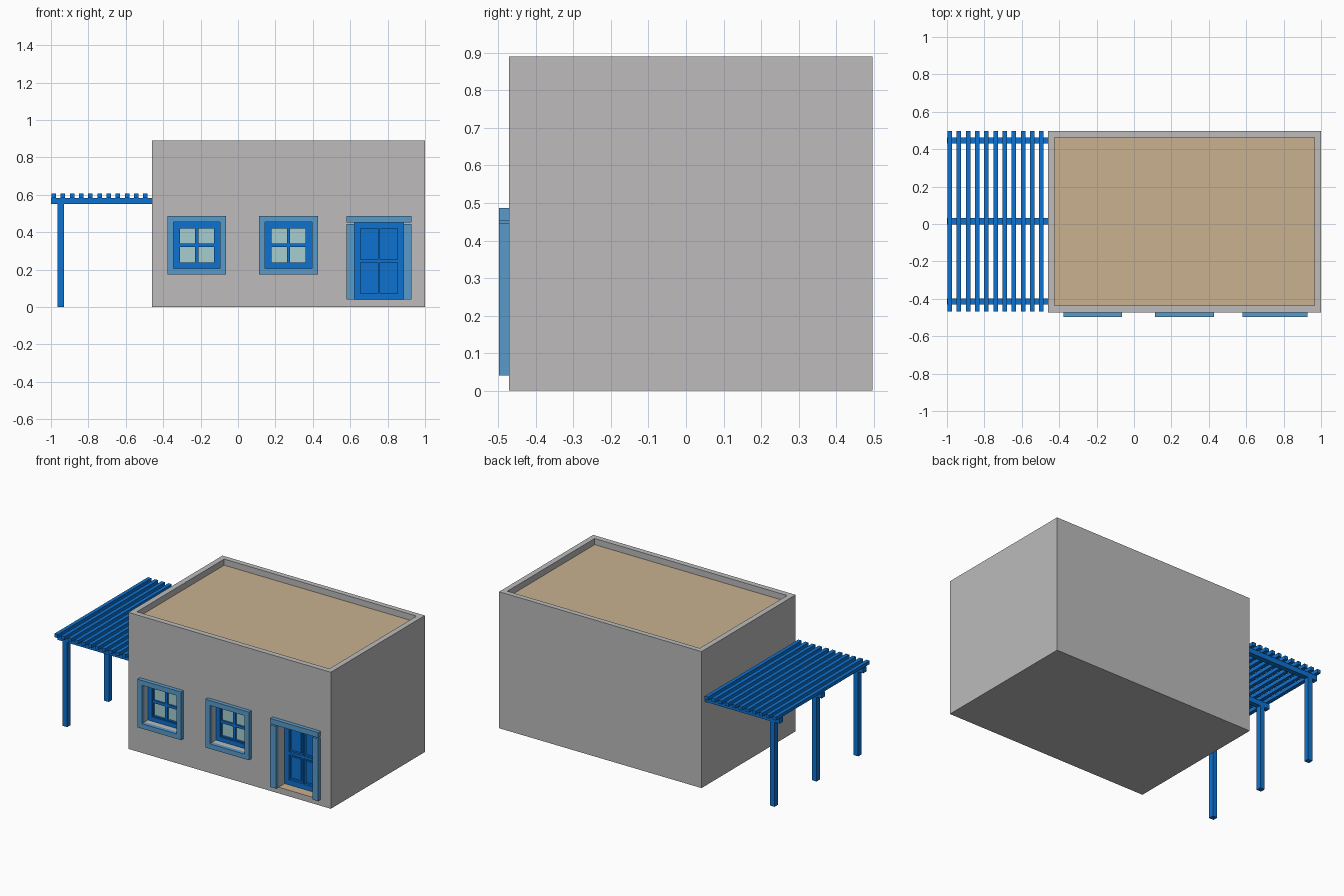
import bpy
import bmesh
from mathutils import Matrix, Vector

cube = bpy.data.objects.get("Cube")
if cube:
    bpy.data.objects.remove(cube)


def material(name, rgb):
    m = bpy.data.materials.new(name)
    m.use_nodes = True
    colour = (*rgb, 1)
    m.diffuse_color = colour
    m.node_tree.nodes["Principled BSDF"].inputs["Base Color"].default_value = colour
    return m


plaster = material("grey plaster", (0.51, 0.50, 0.505))
sand = material("sand floor", (0.58, 0.44, 0.28))
trim_blue = material("light blue trim", (0.10, 0.33, 0.59))
wood_blue = material("blue wood", (0.004, 0.17, 0.64))
glass = material("pale glass", (0.38, 0.61, 0.63))


def boxes(name, mat, spans):
    """One object from boxes given as (x0, x1, y0, y1, z0, z1)."""
    bm = bmesh.new()
    for x0, x1, y0, y1, z0, z1 in spans:
        lo, hi = Vector((x0, y0, z0)), Vector((x1, y1, z1))
        place = Matrix.Translation((lo + hi) / 2) @ Matrix.Diagonal((*(hi - lo), 1))
        bmesh.ops.create_cube(bm, size=1, matrix=place)
    mesh = bpy.data.meshes.new(name)
    bm.to_mesh(mesh)
    bm.free()
    mesh.materials.append(mat)
    ob = bpy.data.objects.new(name, mesh)
    bpy.context.collection.objects.link(ob)
    return ob


def ring(x0, x1, y0, y1, z0, z1, w, sill=True):
    """Four (or three) bars around the inside of a rectangle."""
    bottom = z0 + w if sill else z0
    bars = [(x0, x0 + w, y0, y1, bottom, z1 - w),
            (x1 - w, x1, y0, y1, bottom, z1 - w),
            (x0, x1, y0, y1, z1 - w, z1)]
    if sill:
        bars.append((x0, x1, y0, y1, z0, z0 + w))
    return bars


LEFT, RIGHT, FRONT, BACK, TOP = -0.46, 1.0, -0.472, 0.497, 0.89
TRIM = -0.498
DECK = 0.85
WIN_X, WIN_Z, WIN_R = (-0.22, 0.27), 0.33, 0.125
DOOR_X, DOOR_R, DOOR_Z0, DOOR_Z1 = 0.754, 0.131, 0.04, 0.453

# House block with the roof well, windows and doorway cut in
house = boxes("house_walls", plaster, [(LEFT, RIGHT, FRONT, BACK, 0, TOP)])
holes = [(LEFT + 0.036, RIGHT - 0.036, FRONT + 0.036, BACK - 0.034, DECK, 1)]
holes += [(x - WIN_R, x + WIN_R, -0.6, -0.40, WIN_Z - WIN_R, WIN_Z + WIN_R) for x in WIN_X]
holes.append((DOOR_X - DOOR_R, DOOR_X + DOOR_R, -0.6, -0.38, DOOR_Z0, DOOR_Z1))
cutter = boxes("opening_cutter", plaster, holes)
cutter.hide_render = True
cut = house.modifiers.new("openings", 'BOOLEAN')
cut.operation = 'DIFFERENCE'
cut.solver = 'EXACT'
cut.object = cutter
bpy.context.view_layer.objects.active = house
bpy.ops.object.modifier_apply(modifier=cut.name)
bpy.data.objects.remove(cutter)

# Roof deck and door threshold are the upward faces of their recesses
house.data.materials.clear()
house.data.materials.append(plaster)
house.data.materials.append(sand)
for face in house.data.polygons:
    z = face.center.z
    floor = abs(z - DECK) < 0.01 or abs(z - DOOR_Z0) < 0.01
    face.material_index = int(face.normal.z > 0.9 and floor)

# Windows: outer surround, sash with cross bars, panes
for side, x in zip(("right", "middle"), WIN_X):
    r = WIN_R + 0.032
    boxes(side + "_window_surround", trim_blue,
          ring(x - r, x + r, TRIM, FRONT, WIN_Z - r, WIN_Z + r, 0.032))
    r = WIN_R
    sash = ring(x - r, x + r, -0.435, -0.40, WIN_Z - r, WIN_Z + r, 0.028)
    r = WIN_R - 0.028
    sash += ring(x - r, x + r, -0.428, -0.40, WIN_Z - r, WIN_Z + r, 0.006)
    r -= 0.006
    sash.append((x - 0.009, x + 0.009, -0.426, -0.40, WIN_Z - r, WIN_Z + r))
    sash.append((x - r, x + r, -0.425, -0.40, WIN_Z - 0.009, WIN_Z + 0.009))
    boxes(side + "_window_sash", wood_blue, sash)
    boxes(side + "_window_glass", glass,
          [(x - r, x + r, -0.415, -0.408, WIN_Z - r, WIN_Z + r)])

# Door: three-sided surround, leaf, four framed panels
boxes("door_surround", trim_blue,
      ring(DOOR_X - 0.173, DOOR_X + 0.173, TRIM, FRONT, DOOR_Z0, 0.487, 0.042, False)[:2]
      + [(DOOR_X - 0.173, DOOR_X + 0.173, TRIM, FRONT, DOOR_Z1, 0.487)])
x0, x1 = DOOR_X - DOOR_R, DOOR_X + DOOR_R
leaf = [(x0, x1, -0.395, -0.38, DOOR_Z0, DOOR_Z1)]
leaf += ring(x0, x1, -0.41, -0.395, DOOR_Z0, DOOR_Z1, 0.033)
leaf.append((DOOR_X - 0.006, DOOR_X + 0.006, -0.41, -0.395, DOOR_Z0 + 0.033, DOOR_Z1 - 0.033))
leaf.append((x0 + 0.033, x1 - 0.033, -0.409, -0.395, 0.238, 0.255))
for px in (DOOR_X - 0.052, DOOR_X + 0.052):
    for z0, z1 in ((0.073, 0.238), (0.255, 0.42)):
        leaf.append((px - 0.034, px + 0.034, -0.403, -0.395, z0 + 0.012, z1 - 0.012))
boxes("door_leaf", wood_blue, leaf)

# Pergola: posts, beams into the wall, slats across
rows = (-0.414, 0.015, 0.447)
half = 0.0165
boxes("pergola_posts", wood_blue,
      [(-0.964, -0.931, y - half, y + half, 0, 0.551) for y in rows])
boxes("pergola_beams", wood_blue,
      [(-1, LEFT, y - half, y + half, 0.551, 0.584) for y in rows])
slats = [-0.985 + 0.049 * i for i in range(11)]
boxes("pergola_slats", wood_blue,
      [(x - 0.012, x + 0.012, -0.468, 0.497, 0.584, 0.606) for x in slats])
